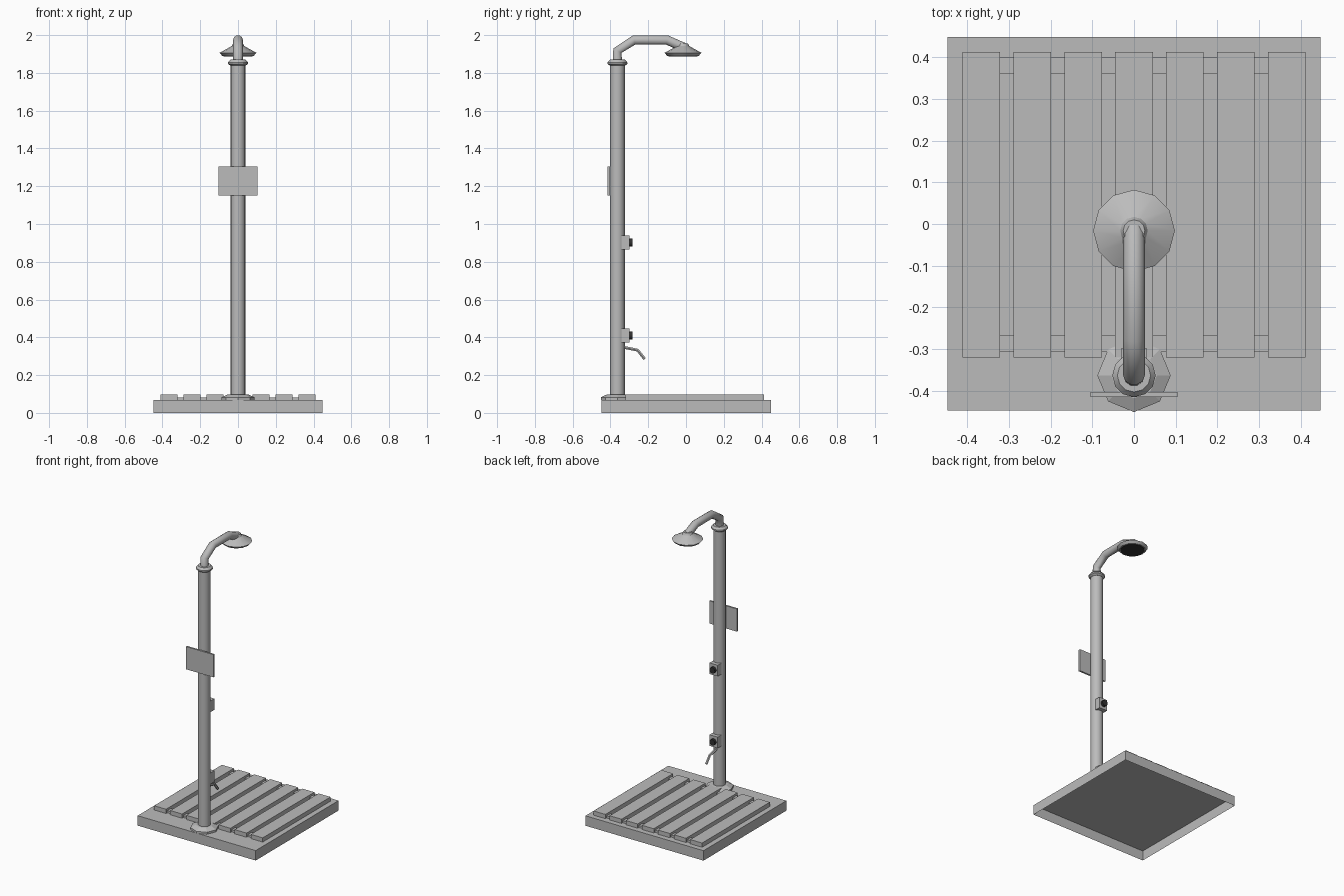
import bpy, bmesh, math
from mathutils import Matrix, Vector

cube = bpy.data.objects.get("Cube")
if cube:
    bpy.data.objects.remove(cube, do_unlink=True)


def material(name, value):
    m = bpy.data.materials.new(name)
    m.use_nodes = True
    colour = (value, value, value, 1)
    m.diffuse_color = colour
    m.node_tree.nodes["Principled BSDF"].inputs["Base Color"].default_value = colour
    return m


grey = material("grey", 0.5)
dark = material("dark grey", 0.03)
POLE_Y = -0.363
HEAD_Y = -0.016


def finish(bm, name, mat, smooth=None):
    bmesh.ops.recalc_face_normals(bm, faces=bm.faces)
    mesh = bpy.data.meshes.new(name)
    bm.to_mesh(mesh)
    bm.free()
    obj = bpy.data.objects.new(name, mesh)
    bpy.context.collection.objects.link(obj)
    mesh.materials.append(mat)
    if smooth:
        shade(obj, smooth)
    return obj


def shade(obj, degrees):
    bpy.ops.object.select_all(action='DESELECT')
    obj.select_set(True)
    bpy.context.view_layer.objects.active = obj
    bpy.ops.object.shade_smooth_by_angle(angle=math.radians(degrees))


def box(name, low, high, mat=grey, open_bottom=False):
    low, high = Vector(low), Vector(high)
    bm = bmesh.new()
    bmesh.ops.create_cube(bm, size=1, matrix=Matrix.Translation((low + high) / 2)
                          @ Matrix.Diagonal((*(high - low), 1)))
    if open_bottom:
        bm.normal_update()
        bmesh.ops.delete(bm, geom=[f for f in bm.faces if f.normal.z < -0.5],
                         context='FACES_ONLY')
    return finish(bm, name, mat)


def lathe(name, profile, y, sides, mat=grey, smooth=None):
    """Turn a (radius, z) profile about a vertical axis and cap both ends."""
    bm = bmesh.new()
    rings = []
    for r, z in profile:
        rings.append([bm.verts.new((r * math.cos(math.tau * i / sides),
                                    y + r * math.sin(math.tau * i / sides), z))
                      for i in range(sides)])
    for a, b in zip(rings, rings[1:]):
        for i in range(sides):
            j = (i + 1) % sides
            bm.faces.new((a[i], a[j], b[j], b[i]))
    bm.faces.new(rings[0])
    bm.faces.new(rings[-1])
    return finish(bm, name, mat, smooth)


def pipe(name, points, radius, resolution):
    """Bent pipe in the x = 0 plane from (y, z) points."""
    curve = bpy.data.curves.new(name, 'CURVE')
    curve.dimensions = '3D'
    curve.bevel_depth = radius
    curve.bevel_resolution = resolution
    curve.use_fill_caps = True
    spline = curve.splines.new('POLY')
    spline.points.add(len(points) - 1)
    for p, (y, z) in zip(spline.points, points):
        p.co = (0, y, z, 1)
    obj = bpy.data.objects.new(name, curve)
    bpy.context.collection.objects.link(obj)
    bpy.ops.object.select_all(action='DESELECT')
    obj.select_set(True)
    bpy.context.view_layer.objects.active = obj
    bpy.ops.object.convert(target='MESH')
    obj = bpy.context.object
    obj.data.materials.clear()
    obj.data.materials.append(grey)
    shade(obj, 50)


# Hollow floor tray with slatted deck
box("tray", (-0.447, -0.447, 0), (0.447, 0.449, 0.068), open_bottom=True)
for i in range(7):
    x = (i - 3) * 0.122
    box(f"slat_{i + 1}", (x - 0.045, -0.32, 0.068), (x + 0.045, 0.413, 0.097))
for name, y in (("front_crossbar", -0.287), ("back_crossbar", 0.38)):
    box(name, (-0.36, y - 0.02, 0.068), (0.36, y + 0.02, 0.082))

# Pole with its foot and top collar
lathe("pole_foot", [(0.088, 0.068), (0.088, 0.082), (0.055, 0.098)], POLE_Y, 8)
lathe("pole", [(0.039, 0.07), (0.039, 1.85)], POLE_Y, 16, smooth=40)
lathe("pole_collar", [(0.04, 1.838), (0.052, 1.847), (0.052, 1.856), (0.04, 1.87)],
      POLE_Y, 12, smooth=30)

# Overhead arm and shower head
pipe("shower_arm", [(POLE_Y, 1.85), (POLE_Y, 1.918), (-0.275, 1.974),
                    (-0.1, 1.974), (-0.012, 1.935)], 0.026, 3)
lathe("shower_head", [(0.083, 1.89), (0.098, 1.906), (0.033, 1.942), (0.026, 1.956)],
      HEAD_Y, 12, smooth=30)
lathe("spray_plate", [(0.076, 1.887), (0.076, 1.891)], HEAD_Y, 12, dark)

# Sign panel on the front of the pole
box("sign_panel", (-0.104, -0.415, 1.15), (0.104, -0.403, 1.305))

# Valve boxes with round knobs
for name, z in (("upper", 0.902), ("lower", 0.41)):
    box(f"{name}_valve_box", (-0.031, -0.342, z - 0.038), (0.031, -0.299, z + 0.038))
    bm = bmesh.new()
    bmesh.ops.create_cone(bm, cap_ends=True, segments=12, radius1=0.021, radius2=0.021,
                          depth=0.018, matrix=Matrix.Translation((0, -0.291, z))
                          @ Matrix.Rotation(math.pi / 2, 4, 'X'))
    finish(bm, f"{name}_knob", dark, smooth=40)

# Foot tap spout
pipe("foot_spout", [(-0.335, 0.348), (-0.256, 0.332), (-0.219, 0.285)], 0.009, 1)
